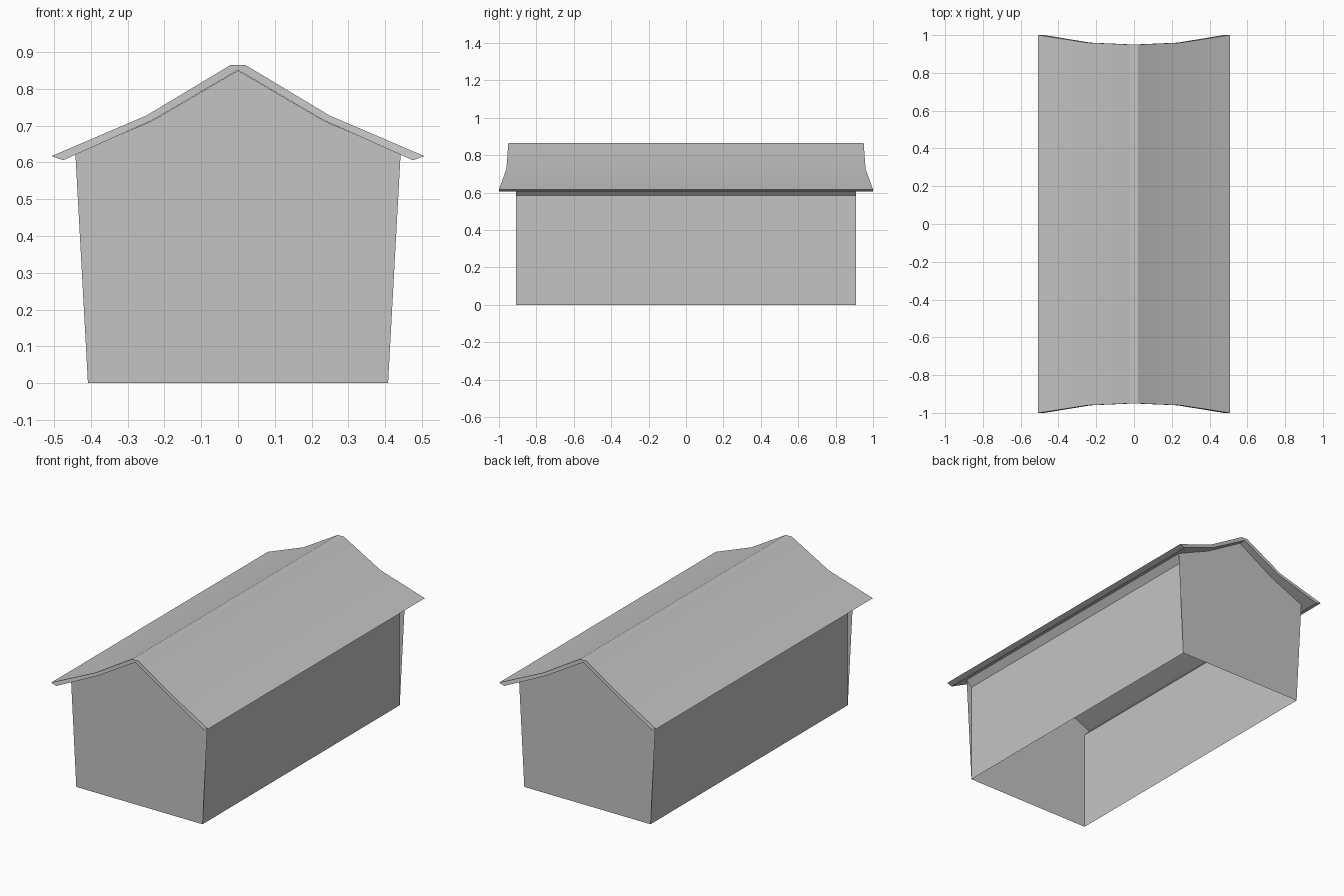
import bpy
import bmesh

cube = bpy.data.objects.get("Cube")
if cube:
    bpy.data.objects.remove(cube, do_unlink=True)

grey = bpy.data.materials.new("plain_grey")
grey.use_nodes = True
grey.diffuse_color = (0.55, 0.55, 0.55, 1)
grey.node_tree.nodes["Principled BSDF"].inputs["Base Color"].default_value = grey.diffuse_color


def mirrored(half):
    """Complete a right-hand profile (eave to ridge) with its left-hand mirror."""
    return half + [(-x, y, z) for x, y, z in reversed(half) if x > 0]


def finish(name, bm):
    bmesh.ops.recalc_face_normals(bm, faces=bm.faces)
    mesh = bpy.data.meshes.new(name)
    bm.to_mesh(mesh)
    bm.free()
    mesh.materials.append(grey)
    obj = bpy.data.objects.new(name, mesh)
    bpy.context.collection.objects.link(obj)
    return obj


def prism(name, profile, closed):
    """Span a profile of (x, half length, z) from front to back, with end faces."""
    bm = bmesh.new()
    front = [bm.verts.new((x, -y, z)) for x, y, z in profile]
    back = [bm.verts.new((x, y, z)) for x, y, z in profile]
    count = len(profile)
    for i in range(count if closed else count - 1):
        j = (i + 1) % count
        bm.faces.new((front[i], front[j], back[j], back[i]))
    ends = [bm.faces.new(front), bm.faces.new(back[::-1])]
    bmesh.ops.triangulate(bm, faces=ends)
    return bm


# Walls: thin shell open underneath, flaring out under the eaves
L = 0.91
wall_half = [(0.408, L, 0), (0.408, L, 0.585), (0.442, L, 0.622),
             (0.23, L, 0.715), (0, L, 0.85)]
finish("walls", prism("walls", mirrored(wall_half), closed=False))

# Roof: bent slab with a flat ridge and ends that sweep out to the eaves
top = mirrored([(0.507, 1.0, 0.617), (0.25, 0.96, 0.727), (0.02, 0.95, 0.865)])
under = mirrored([(0.475, 1.0, 0.606), (0.23, 0.96, 0.716), (0, 0.95, 0.851)])
bm = bmesh.new()
rows = []
for side in (-1, 1):
    rows.append([[bm.verts.new((x, side * y, z)) for x, y, z in line]
                 for line in (top, under)])
for t in (0, 1):
    f, b = rows[0][t], rows[1][t]
    for i in range(len(f) - 1):
        bm.faces.new((f[i], f[i + 1], b[i + 1], b[i]))
# Eave edges
for k in (0, -1):
    bm.faces.new((rows[0][0][k], rows[0][1][k], rows[1][1][k], rows[1][0][k]))
# Gable edges
for t, u in rows:
    for i, j in ((0, 0), (1, 1), (3, 2), (4, 3)):
        bm.faces.new((t[i], t[i + 1], u[j + 1], u[j]))
    bm.faces.new((t[2], t[3], u[2]))
roof = finish("roof", bm)

bpy.ops.object.select_all(action='DESELECT')
roof.select_set(True)
bpy.context.view_layer.objects.active = roof
bpy.ops.object.shade_smooth_by_angle(angle=0.52)
